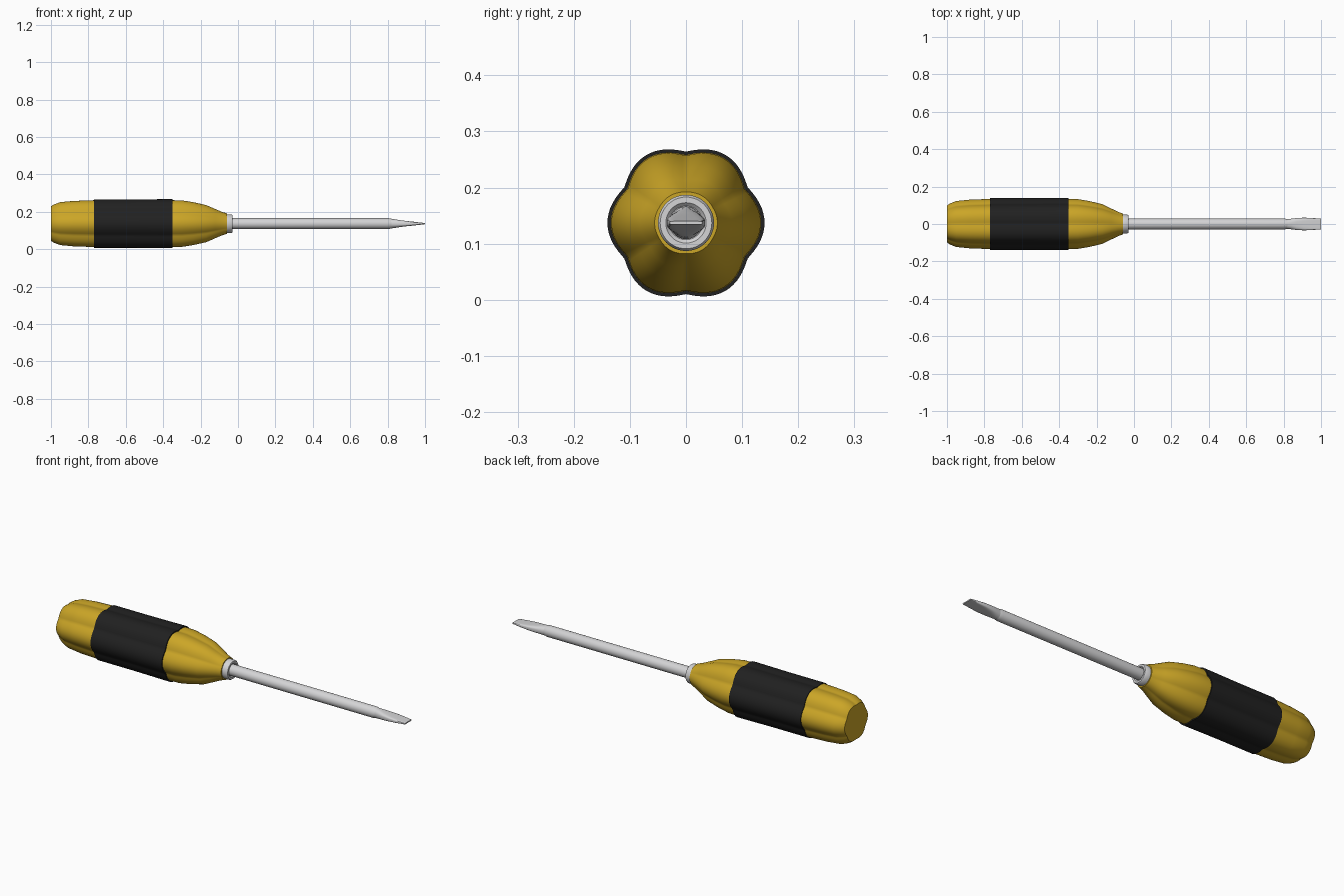
import bpy, bmesh, math

if "Cube" in bpy.data.objects:
    bpy.data.objects.remove(bpy.data.objects["Cube"])

AXIS = 0.137  # height of the tool's long axis


def material(name, rgb, rough=0.5):
    m = bpy.data.materials.new(name)
    m.use_nodes = True
    m.diffuse_color = (*rgb, 1)
    bsdf = m.node_tree.nodes["Principled BSDF"]
    bsdf.inputs["Base Color"].default_value = (*rgb, 1)
    bsdf.inputs["Roughness"].default_value = rough
    return m


yellow = material("yellow plastic", (0.60, 0.38, 0.02))
black = material("black rubber", (0.015, 0.015, 0.015))
steel = material("steel", (0.66, 0.66, 0.67))


def loft(name, stations, section, mat, sides, closed=False, angle=35):
    """Skin rings along x; section(station, angle) gives (y, z) about the axis."""
    bm = bmesh.new()
    rings = []
    for st in stations:
        ring = []
        for i in range(sides):
            y, z = section(st, math.tau * i / sides)
            ring.append(bm.verts.new((st[0], y, AXIS + z)))
        rings.append(ring)
    pairs = list(zip(rings, rings[1:]))
    if closed:
        pairs.append((rings[-1], rings[0]))
    else:
        bm.faces.new(rings[0])
        bm.faces.new(rings[-1])
    for a, b in pairs:
        for i in range(sides):
            j = (i + 1) % sides
            bm.faces.new((a[i], a[j], b[j], b[i]))
    bmesh.ops.recalc_face_normals(bm, faces=bm.faces)
    me = bpy.data.meshes.new(name)
    bm.to_mesh(me)
    bm.free()
    me.materials.append(mat)
    ob = bpy.data.objects.new(name, me)
    bpy.context.collection.objects.link(ob)
    bpy.ops.object.select_all(action="DESELECT")
    ob.select_set(True)
    bpy.context.view_layer.objects.active = ob
    bpy.ops.object.shade_smooth_by_angle(angle=math.radians(angle))
    return ob


def fluted(st, a):
    # six rounded lobes with narrow valleys; st = (x, lobe radius, flute depth)
    lobe = (0.5 + 0.5 * math.cos(6 * a)) ** 0.6
    r = st[1] - st[2] * (1 - lobe)
    return r * math.cos(a), r * math.sin(a)


def round_section(st, a):
    return st[1] * math.cos(a), st[1] * math.sin(a)


def blade_section(st, a):
    # squarer towards the tip; st = (x, half width, half thickness, exponent)
    c, s = math.cos(a), math.sin(a)
    return (st[1] * math.copysign(abs(c) ** st[3], c),
            st[2] * math.copysign(abs(s) ** st[3], s))


# Fluted handle
loft("handle", [(-1.0, 0.098, 0.008), (-0.985, 0.109, 0.010), (-0.95, 0.123, 0.012),
                (-0.88, 0.130, 0.013), (-0.77, 0.134, 0.013), (-0.35, 0.134, 0.013),
                (-0.30, 0.133, 0.013), (-0.24, 0.123, 0.012), (-0.17, 0.106, 0.010),
                (-0.12, 0.082, 0.006), (-0.085, 0.065, 0.003), (-0.06, 0.056, 0.001)],
     fluted, yellow, 96, angle=40)

# Rubber sleeve round the handle
loft("grip", [(-0.77, 0.132, 0.013), (-0.77, 0.138, 0.013), (-0.56, 0.138, 0.013),
              (-0.37, 0.140, 0.013), (-0.35, 0.140, 0.013), (-0.35, 0.132, 0.013)],
     fluted, black, 96, closed=True)

# Collar ring
loft("collar", [(-0.07, 0.046), (-0.065, 0.050), (-0.035, 0.050), (-0.029, 0.046),
                (-0.029, 0.036), (-0.035, 0.030)], round_section, steel, 48)

# Shaft with a small shoulder
loft("shaft", [(-0.06, 0.029), (0.805, 0.029), (0.82, 0.026)],
     round_section, steel, 32)

# Flat blade, flaring then narrowing to the tip
loft("blade", [(0.81, 0.025, 0.027, 1.0), (0.84, 0.028, 0.023, 0.85),
               (0.87, 0.032, 0.018, 0.65), (0.91, 0.034, 0.013, 0.5),
               (0.95, 0.032, 0.009, 0.4), (1.0, 0.029, 0.003, 0.3)],
     blade_section, steel, 32)
